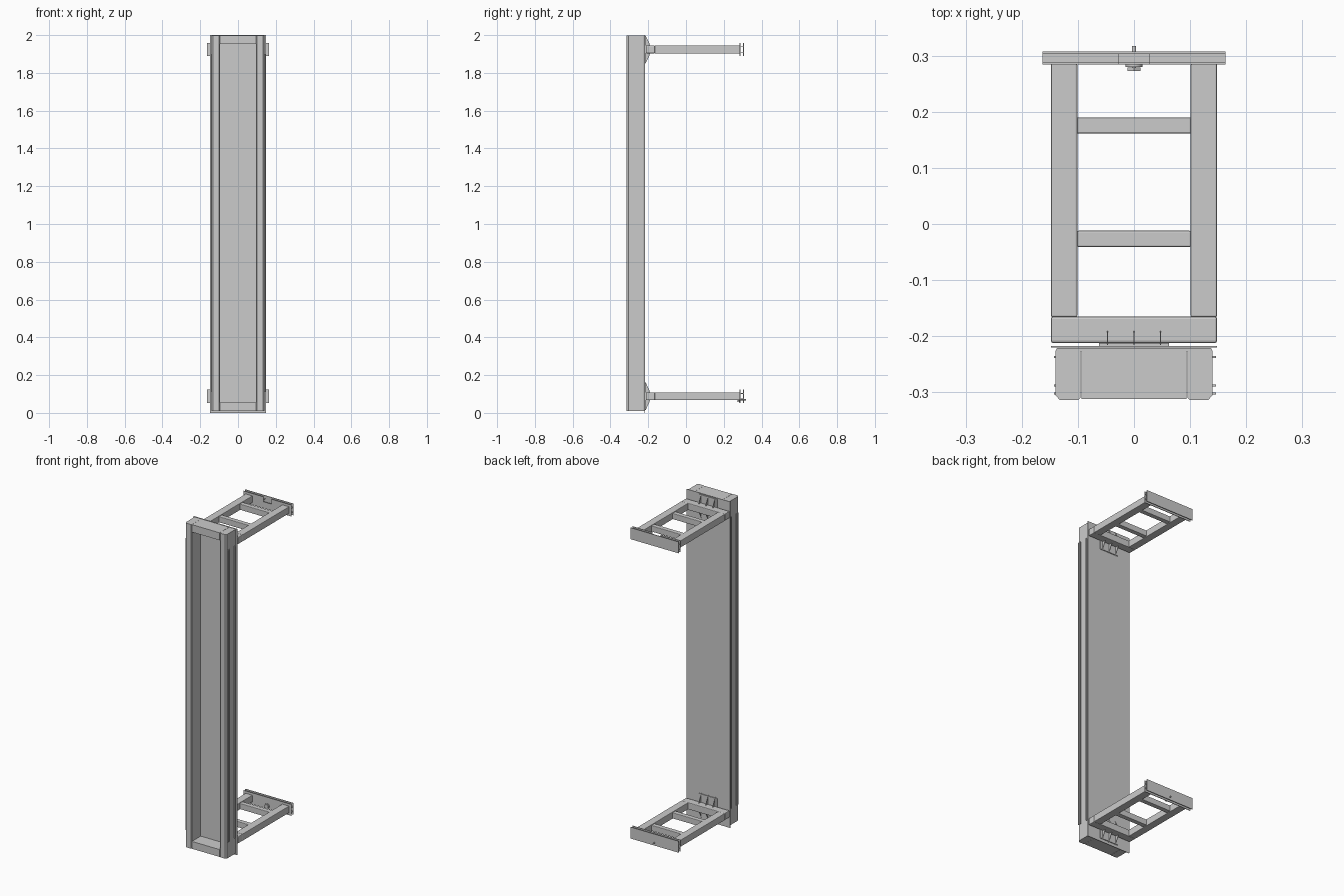
import bpy, bmesh, math
from mathutils import Vector

if "Cube" in bpy.data.objects:
    bpy.data.objects.remove(bpy.data.objects["Cube"])


def finish(obj, bevel=0.0, segments=2):
    if bevel:
        mod = obj.modifiers.new("edge_round", 'BEVEL')
        mod.width = bevel
        mod.segments = segments
        mod.limit_method = 'ANGLE'
    return obj


def box(name, x, y, z, bevel=0.0, segments=2):
    """Box given by its (min, max) on each axis."""
    bm = bmesh.new()
    bmesh.ops.create_cube(bm, size=1)
    for v in bm.verts:
        v.co = Vector([(a + b) / 2 + c * (b - a) for c, (a, b) in zip(v.co, (x, y, z))])
    mesh = bpy.data.meshes.new(name)
    bm.to_mesh(mesh)
    bm.free()
    obj = bpy.data.objects.new(name, mesh)
    bpy.context.collection.objects.link(obj)
    return finish(obj, bevel, segments)


def prism(name, pts, axis, lo, hi):
    """Extrude a 2D outline: axis 'x' takes (y, z) points, axis 'z' takes (x, y) points."""
    bm = bmesh.new()
    place = (lambda p, t: (t, p[0], p[1])) if axis == 'x' else (lambda p, t: (p[0], p[1], t))
    face = bm.faces.new([bm.verts.new(place(p, lo)) for p in pts])
    ext = bmesh.ops.extrude_face_region(bm, geom=[face])
    move = Vector(place((0, 0), hi - lo))
    bmesh.ops.translate(bm, verts=[g for g in ext['geom'] if isinstance(g, bmesh.types.BMVert)], vec=move)
    bmesh.ops.recalc_face_normals(bm, faces=bm.faces)
    mesh = bpy.data.meshes.new(name)
    bm.to_mesh(mesh)
    bm.free()
    obj = bpy.data.objects.new(name, mesh)
    bpy.context.collection.objects.link(obj)
    return obj


def cylinder(name, x, z, y0, y1, radius, sides=24):
    bpy.ops.mesh.primitive_cylinder_add(vertices=sides, radius=radius, depth=y1 - y0,
                                        location=(x, (y0 + y1) / 2, z),
                                        rotation=(math.pi / 2, 0, 0))
    obj = bpy.context.object
    obj.name = name
    bpy.ops.object.shade_smooth_by_angle(angle=math.radians(35))
    return obj


# Column: rear plate, recessed panel, end blocks
box("rear_plate", (-0.148, 0.148), (-0.220, -0.217), (0, 2))
box("recess_panel", (-0.096, 0.096), (-0.227, -0.221), (0.012, 1.998))
box("bottom_block", (-0.094, 0.094), (-0.312, -0.223), (0.010, 0.055))
box("top_block", (-0.094, 0.094), (-0.312, -0.223), (1.952, 1.998))

# Column side posts with chamfered front corners, and the thin rails on their sides
post = [(0.095, -0.226), (0.091, -0.221), (0.137, -0.221), (0.140, -0.226), (0.140, -0.305),
        (0.132, -0.314), (0.100, -0.314), (0.095, -0.309)]
for side, s in (("left", -1), ("right", 1)):
    prism(side + "_post", [(s * px, py) for px, py in post], 'z', 0.010, 1.998)
    out = 0.146 if s > 0 else 0.143
    for name, y0, y1 in (("front", -0.304, -0.300), ("middle", -0.290, -0.286), ("rear", -0.239, -0.235)):
        box(f"{side}_{name}_side_rail", tuple(sorted((s * 0.137, s * out))), (y0, y1), (0.11, 1.90))


def arm(tag, zc, notched):
    z = (zc - 0.021, zc + 0.021)
    # Ladder frame
    box(tag + "_root_tube", (-0.148, 0.148), (-0.212, -0.165), z, 0.004)
    for side, s in (("left", -1), ("right", 1)):
        box(f"{tag}_{side}_rail", tuple(sorted((s * 0.101, s * 0.148))), (-0.166, 0.286), z, 0.003)
    for i, y in enumerate(((-0.041, -0.012), (0.161, 0.190))):
        box(f"{tag}_rung_{i + 1}", (-0.102, 0.102), y, (zc - 0.018, zc + 0.018), 0.003)
    # End beam: two flanges joined by two webs
    h = 0.035
    box(tag + "_outer_flange", (-0.163, 0.163), (0.303, 0.307), (zc - h, zc + h))
    box(tag + "_lower_web", (-0.163, 0.163), (0.287, 0.304), (zc - 0.016, zc - 0.013))
    if notched:
        box(tag + "_inner_flange_low", (-0.163, 0.163), (0.284, 0.288), (zc - h, zc + 0.005))
        for side, s in (("left", -1), ("right", 1)):
            x = tuple(sorted((s * 0.027, s * 0.163)))
            box(f"{tag}_{side}_inner_flange", x, (0.284, 0.288), (zc + 0.005, zc + h))
            box(f"{tag}_{side}_upper_web", x, (0.287, 0.304), (zc + 0.013, zc + 0.016))
    else:
        box(tag + "_inner_flange", (-0.163, 0.163), (0.284, 0.288), (zc - h, zc + h))
        box(tag + "_upper_web", (-0.163, 0.163), (0.287, 0.304), (zc + 0.013, zc + 0.016))
    # Mounting pad and thin triangular gussets above and below the arm
    box(tag + "_mounting_pad", (-0.062, 0.062), (-0.217, -0.212), (zc - 0.07, zc + 0.07))
    for i, x in enumerate((-0.047, 0, 0.047)):
        for where, s in (("upper", 1), ("lower", -1)):
            pts = [(-0.216, zc + s * 0.019), (-0.190, zc + s * 0.019),
                   (-0.193, zc + s * 0.030), (-0.214, zc + s * 0.074), (-0.216, zc + s * 0.074)]
            prism(f"{tag}_{where}_gusset_{i + 1}", pts, 'x', x - 0.001, x + 0.001)


arm("lower_arm", 0.088, False)
arm("upper_arm", 1.924, True)

# Locking bolt on the lower end beam
cylinder("bolt_shaft", 0, 0.07, 0.274, 0.317, 0.004)
cylinder("bolt_washer", 0, 0.07, 0.280, 0.284, 0.015)
cylinder("bolt_head", 0, 0.07, 0.273, 0.279, 0.013, 6)
